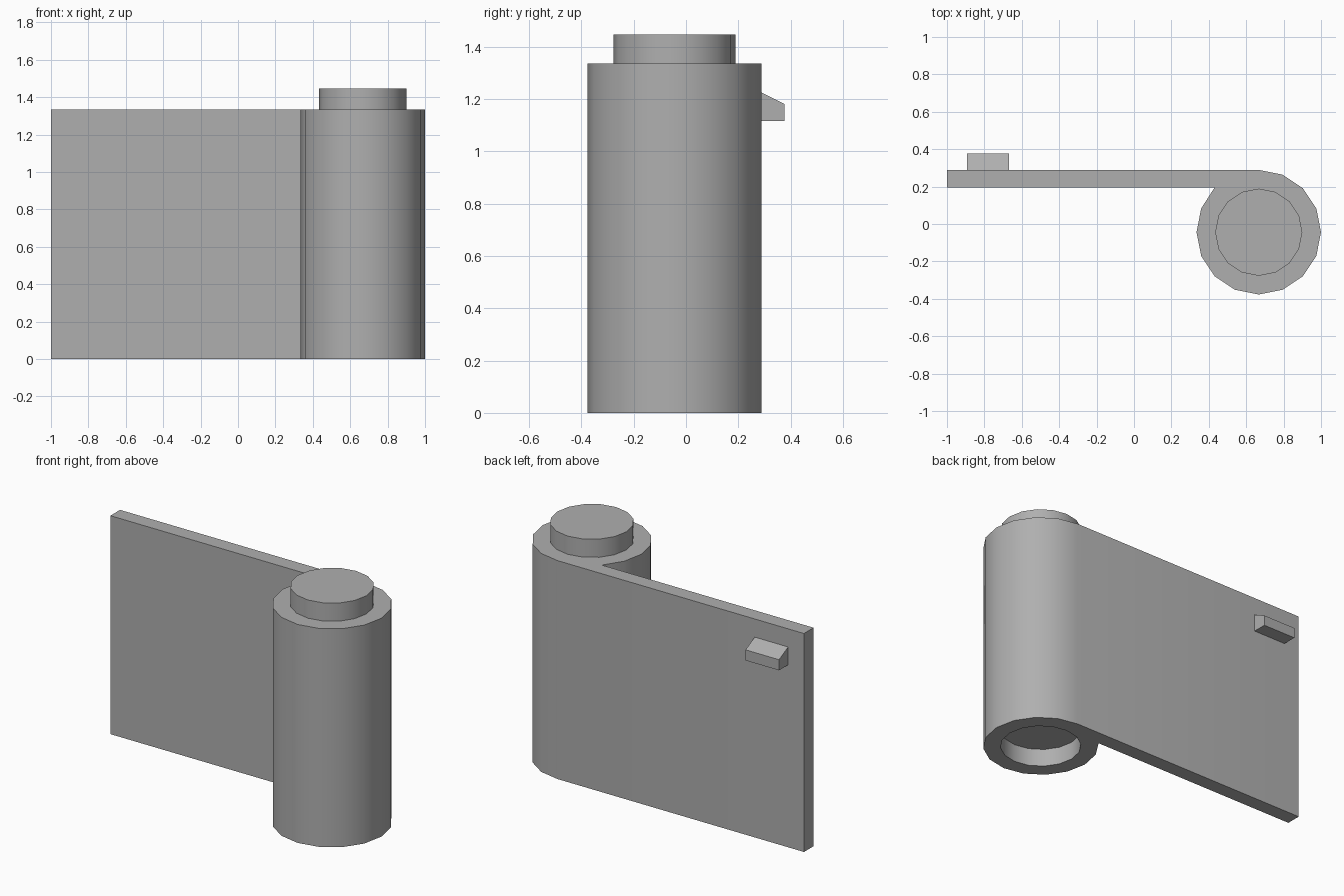
import bpy, bmesh
from math import cos, sin, radians

if "Cube" in bpy.data.objects:
    bpy.data.objects.remove(bpy.data.objects["Cube"])

CX, CY = 0.667, -0.044      # hinge axis
R, R_PIN = 0.333, 0.233     # barrel and pin radii
H, PIN_H = 1.335, 0.111     # door height, pin height
BACK, FRONT = 0.289, 0.196  # panel faces in y

grey = bpy.data.materials.new("mid_grey")
grey.diffuse_color = (0.43, 0.43, 0.43, 1)
grey.use_nodes = True
grey.node_tree.nodes["Principled BSDF"].inputs["Base Color"].default_value = grey.diffuse_color


def prism(name, points, direction):
    """Extrude a closed 3D outline along a direction."""
    me = bpy.data.meshes.new(name)
    bm = bmesh.new()
    face = bm.faces.new([bm.verts.new(p) for p in points])
    out = bmesh.ops.extrude_face_region(bm, geom=[face])
    verts = [g for g in out["geom"] if isinstance(g, bmesh.types.BMVert)]
    bmesh.ops.translate(bm, verts=verts, vec=direction)
    bmesh.ops.recalc_face_normals(bm, faces=bm.faces)
    bm.to_mesh(me)
    bm.free()
    me.materials.append(grey)
    ob = bpy.data.objects.new(name, me)
    bpy.context.collection.objects.link(ob)
    return ob


def arc(r, z, start, steps):
    """Points on a 16-sided circle round the hinge axis, going clockwise."""
    angles = [radians(start - 22.5 * i) for i in range(steps)]
    return [(CX + r * cos(a), CY + r * sin(a), z) for a in angles]


def smooth(ob):
    bpy.ops.object.select_all(action='DESELECT')
    ob.select_set(True)
    bpy.context.view_layer.objects.active = ob
    bpy.ops.object.shade_smooth_by_angle(angle=radians(30))


# Door panel flowing tangentially into the hinge barrel
outline = [(-1, FRONT, 0), (-1, BACK, 0)] + arc(R, 0, 90, 14)
outline.append((CX - R * cos(radians(45)), FRONT, 0))
door = prism("door_panel_and_barrel", outline, (0, 0, H))

# Socket recessed in the underside of the barrel
cutter = prism("socket_cutter", arc(R_PIN, -0.1, 90, 16), (0, 0, 0.1 + PIN_H))
cutter.hide_render = True
mod = door.modifiers.new("socket", 'BOOLEAN')
mod.operation = 'DIFFERENCE'
mod.solver = 'EXACT'
mod.object = cutter
bpy.context.view_layer.objects.active = door
bpy.ops.object.modifier_apply(modifier=mod.name)
bpy.data.objects.remove(cutter)
smooth(door)

# Hinge pin on top
pin = prism("hinge_pin", arc(R_PIN, H, 90, 16), (0, 0, PIN_H))
smooth(pin)

# Handle with a sloped top on the back of the panel
side = [(BACK, 1.115), (0.377, 1.115), (0.377, 1.18), (BACK, 1.224)]
prism("handle", [(-0.893, y, z) for y, z in side], (0.226, 0, 0))
